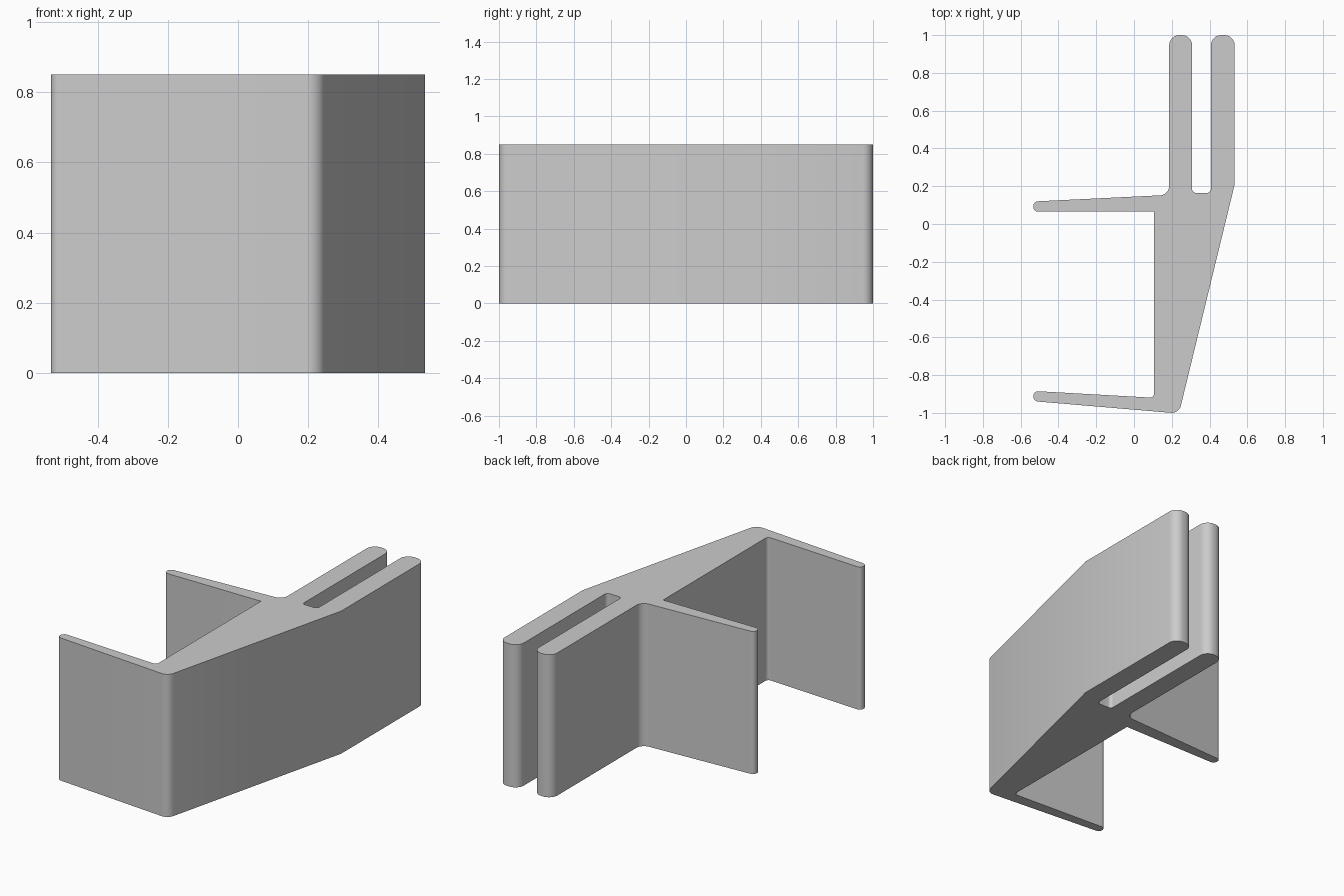
import bpy, bmesh, math
from mathutils import Vector

cube = bpy.data.objects.get("Cube")
if cube:
    bpy.data.objects.remove(cube, do_unlink=True)

HEIGHT = 0.85
TIP, ARM, CORNER, INNER = 0.055, 0.026, 0.05, 0.02   # fillet radii

# Cross-section corners, counter-clockwise: x, y, fillet radius
corners = [
    (0.238, -1.003, CORNER),                          # heel
    (0.533, 0.21, 0),                                 # outer bend
    (0.533, 1.0, TIP), (0.407, 1.0, TIP),             # outer prong tip
    (0.407, 0.165, INNER), (0.308, 0.165, INNER),     # slot floor
    (0.308, 1.0, TIP), (0.186, 1.0, TIP),             # inner prong tip
    (0.186, 0.154, CORNER),                           # upper arm root
    (-0.533, 0.119, ARM), (-0.533, 0.065, ARM),       # upper arm tip
    (0.106, 0.065, 0), (0.106, -0.92, INNER),         # channel corners
    (-0.533, -0.884, ARM), (-0.533, -0.938, ARM),     # lower arm tip
]


def rounded_outline(points, steps=8):
    """Replace each corner that has a radius with a tangent arc."""
    outline = []
    for i, (x, y, r) in enumerate(points):
        p = Vector((x, y))
        if r == 0:
            outline.append(p)
            continue
        a = (Vector(points[i - 1][:2]) - p).normalized()
        b = (Vector(points[(i + 1) % len(points)][:2]) - p).normalized()
        half = a.angle(b) / 2
        centre = p + (a + b).normalized() * (r / math.sin(half))
        start = p + a * (r / math.tan(half)) - centre
        end = p + b * (r / math.tan(half)) - centre
        sweep = math.atan2(start.x * end.y - start.y * end.x, start.dot(end))
        first = math.atan2(start.y, start.x)
        for k in range(steps + 1):
            t = first + sweep * k / steps
            outline.append(centre + r * Vector((math.cos(t), math.sin(t))))
    return outline


# Extrude the cross-section upward
bm = bmesh.new()
base = bm.faces.new([bm.verts.new((p.x, p.y, 0)) for p in rounded_outline(corners)])
top = bmesh.ops.extrude_face_region(bm, geom=[base], use_keep_orig=True)
bmesh.ops.translate(bm, vec=(0, 0, HEIGHT),
                    verts=[v for v in top["geom"] if isinstance(v, bmesh.types.BMVert)])
bmesh.ops.recalc_face_normals(bm, faces=bm.faces)
mesh = bpy.data.meshes.new("clip_profile")
bm.to_mesh(mesh)
bm.free()

clip = bpy.data.objects.new("clip_profile", mesh)
bpy.context.collection.objects.link(clip)

# Plain grey material
grey = bpy.data.materials.new("light_grey")
grey.use_nodes = True
color = (0.6, 0.6, 0.6, 1)
grey.diffuse_color = color
grey.node_tree.nodes["Principled BSDF"].inputs["Base Color"].default_value = color
mesh.materials.append(grey)

# Smooth fillets, sharp rims
bpy.ops.object.select_all(action="DESELECT")
clip.select_set(True)
bpy.context.view_layer.objects.active = clip
bpy.ops.object.shade_smooth_by_angle(angle=math.radians(30))
